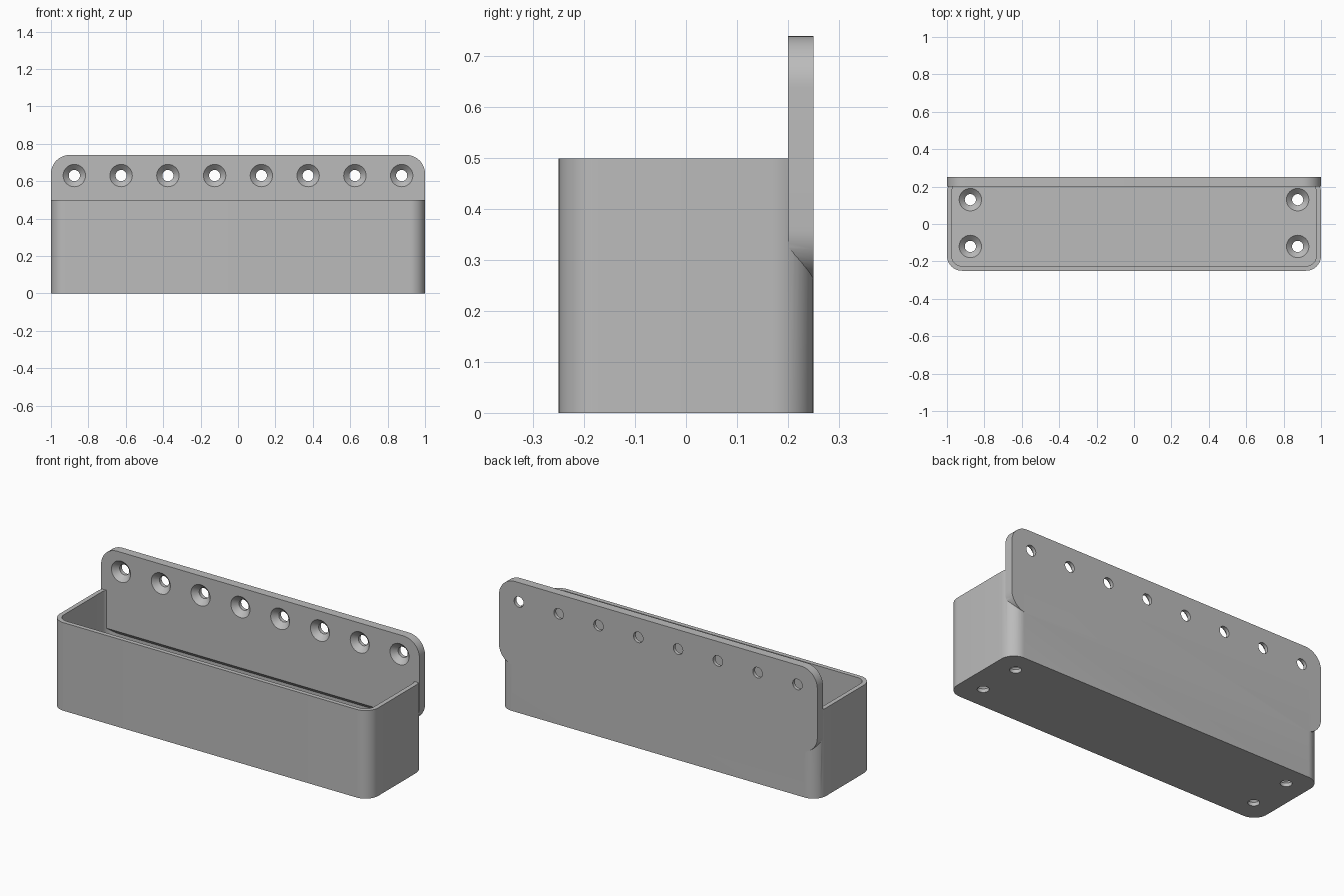
import bpy, bmesh, math
from mathutils import Matrix, Vector

cube = bpy.data.objects.get("Cube")
if cube:
    bpy.data.objects.remove(cube, do_unlink=True)

# One plain grey for the whole part
GREY = (0.5, 0.5, 0.5, 1)
grey = bpy.data.materials.new("plain grey")
grey.use_nodes = True
grey.diffuse_color = GREY
grey.node_tree.nodes["Principled BSDF"].inputs["Base Color"].default_value = GREY


def finish(name, bm):
    bmesh.ops.recalc_face_normals(bm, faces=bm.faces)
    mesh = bpy.data.meshes.new(name)
    bm.to_mesh(mesh)
    bm.free()
    mesh.materials.append(grey)
    obj = bpy.data.objects.new(name, mesh)
    bpy.context.collection.objects.link(obj)
    return obj


def prism(bm, outline, direction):
    face = bm.faces.new([bm.verts.new(p) for p in outline])
    new = bmesh.ops.extrude_face_region(bm, geom=[face])["geom"]
    verts = [g for g in new if isinstance(g, bmesh.types.BMVert)]
    bmesh.ops.translate(bm, verts=verts, vec=direction)


def rounded_outline(half_width, low, high, radius, steps=12):
    centres = [(half_width - radius, high - radius), (radius - half_width, high - radius),
               (radius - half_width, low + radius), (half_width - radius, low + radius)]
    points = []
    for corner, (u, v) in enumerate(centres):
        for i in range(steps + 1):
            a = math.pi / 2 * (corner + i / steps)
            points.append((u + radius * math.cos(a), v + radius * math.sin(a)))
    return points


def lathe_hole(bm, matrix, sides=32):
    # Countersunk screw hole: (radius, depth below the surface)
    rings = []
    for radius, depth in ((.06, -.01), (.06, 0), (.03, .03), (.03, .07)):
        angles = [2 * math.pi * i / sides for i in range(sides)]
        rings.append([bm.verts.new(matrix @ Vector((radius * math.cos(a), radius * math.sin(a), -depth)))
                      for a in angles])
    for a, b in zip(rings, rings[1:]):
        for i in range(sides):
            j = (i + 1) % sides
            bm.faces.new((a[i], a[j], b[j], b[i]))
    bm.faces.new(rings[0])
    bm.faces.new(rings[-1])


def boolean(target, other, operation):
    other.hide_render = True
    mod = target.modifiers.new(operation.lower(), "BOOLEAN")
    mod.operation, mod.object, mod.solver = operation, other, "EXACT"
    bpy.context.view_layer.objects.active = target
    bpy.ops.object.modifier_apply(modifier=mod.name)
    bpy.data.objects.remove(other, do_unlink=True)


# Open tray: rounded block minus rounded cavity
bm = bmesh.new()
prism(bm, [(x, y, 0) for x, y in rounded_outline(1, -.25, .25, .08)], (0, 0, .5))
tray = finish("wall_tray", bm)
bm = bmesh.new()
prism(bm, [(x, y, .05) for x, y in rounded_outline(.975, -.225, .225, .055)], (0, 0, .6))
boolean(tray, finish("cavity", bm), "DIFFERENCE")

# Back plate with rounded corners, bevelled underneath inside the tray
bm = bmesh.new()
prism(bm, [(x, .2, z) for x, z in rounded_outline(1, .26, .74, .1)], (0, .05, 0))
plate = finish("back_plate", bm)
bm = bmesh.new()
prism(bm, [(-1.1, .19, .295), (-1.1, .235, .25), (-1.1, .19, .25)], (2.2, 0, 0))
boolean(plate, finish("plate_bevel", bm), "DIFFERENCE")
boolean(tray, plate, "UNION")

# Row of screw holes in the plate, four more in the floor
bm = bmesh.new()
to_front = Matrix.Rotation(math.pi / 2, 4, "X")
for i in range(8):
    lathe_hole(bm, Matrix.Translation((-.875 + .25 * i, .2, .63)) @ to_front)
for x in (-.875, .875):
    for y in (-.12, .13):
        lathe_hole(bm, Matrix.Translation((x, y, .05)))
boolean(tray, finish("screw_holes", bm), "DIFFERENCE")

# Smooth rounded corners, crisp edges
bpy.ops.object.select_all(action="DESELECT")
tray.select_set(True)
bpy.context.view_layer.objects.active = tray
bpy.ops.object.shade_smooth_by_angle(angle=math.radians(30))
